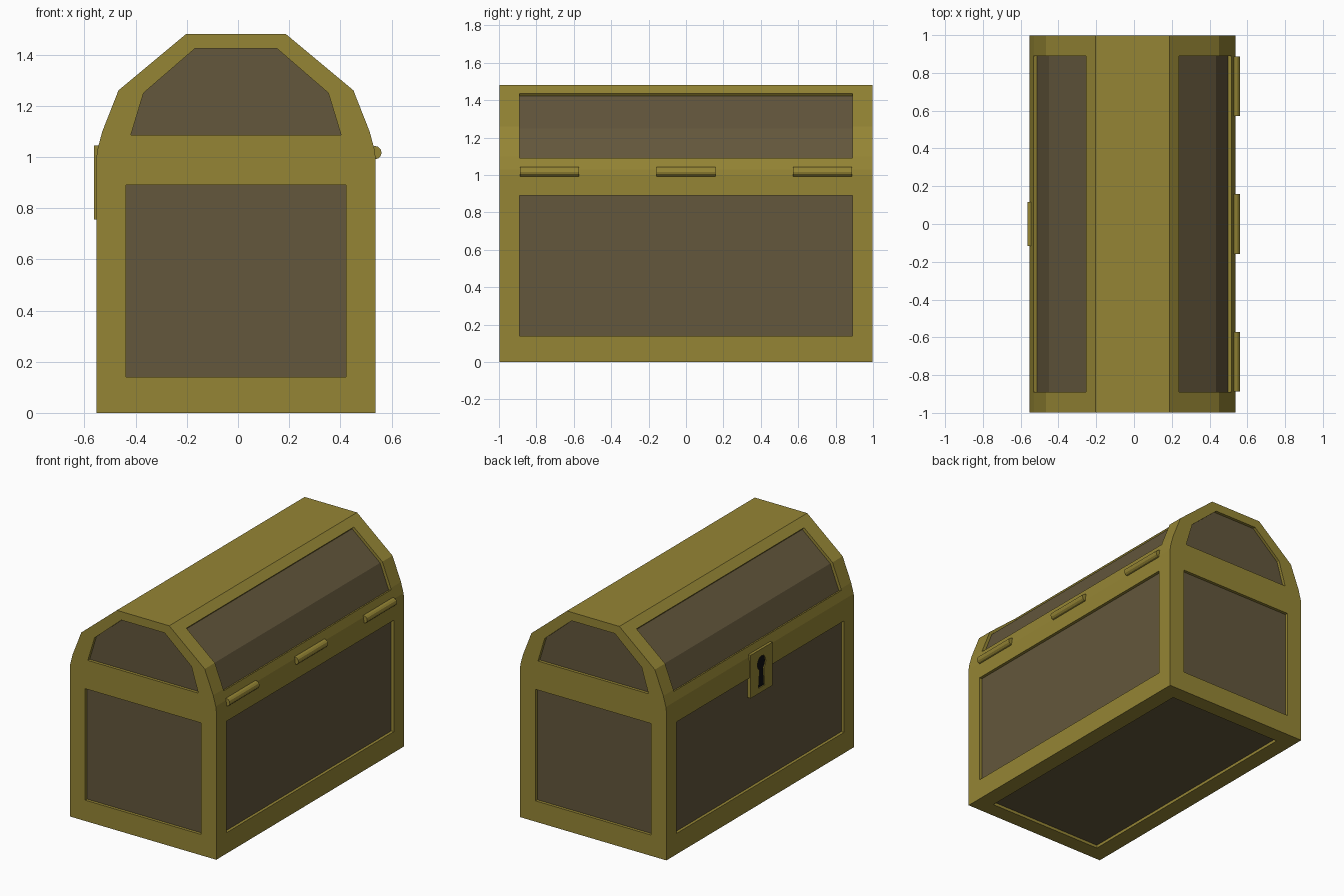
import bpy, bmesh
from math import cos, sin, pi
from mathutils import Vector

if "Cube" in bpy.data.objects:
    bpy.data.objects.remove(bpy.data.objects["Cube"])

XC = -0.008          # middle of the chest body in x
W, L = 0.545, 0.998  # half width and half length of the body
CUT, DEEP = 0.03, 0.02  # cut depth, visible recess depth


def material(name, rgb):
    m = bpy.data.materials.new(name)
    m.diffuse_color = (*rgb, 1)
    m.use_nodes = True
    m.node_tree.nodes["Principled BSDF"].inputs["Base Color"].default_value = m.diffuse_color
    return m


BRASS = material("brass", (0.30, 0.235, 0.035))
WOOD = material("wood", (0.125, 0.095, 0.045))
BLACK = material("black", (0.005, 0.005, 0.006))


def prism(name, pts, a, b, mat, axis="y"):
    """Extrude a closed 2D profile (u, z) from a to b along the axis."""
    bm = bmesh.new()
    place = (lambda u, z, t: (u, t, z)) if axis == "y" else (lambda u, z, t: (t, u, z))
    rings = [[bm.verts.new(place(u, z, t)) for u, z in pts] for t in (a, b)]
    n = len(pts)
    bm.faces.new(rings[0])
    bm.faces.new(rings[1])
    for i in range(n):
        j = (i + 1) % n
        bm.faces.new((rings[0][i], rings[0][j], rings[1][j], rings[1][i]))
    bmesh.ops.recalc_face_normals(bm, faces=bm.faces)
    me = bpy.data.meshes.new(name)
    bm.to_mesh(me)
    bm.free()
    me.materials.append(mat)
    ob = bpy.data.objects.new(name, me)
    bpy.context.collection.objects.link(ob)
    return ob


def rect(x0, x1, z0, z1):
    return [(x0, z0), (x1, z0), (x1, z1), (x0, z1)]


def cut(target, cutter):
    mod = target.modifiers.new("recess", "BOOLEAN")
    mod.operation, mod.solver, mod.object = "DIFFERENCE", "EXACT", cutter
    bpy.context.view_layer.objects.active = target
    bpy.ops.object.modifier_apply(modifier=mod.name)
    bpy.data.objects.remove(cutter)


def shift(pts, s=1):
    return [(XC + s * x, z) for x, z in pts]


def offset(path, d):
    """Move an open path sideways by d with mitred corners."""
    p = [Vector(q) for q in path]
    nor = [Vector(((b - a).y, -(b - a).x)).normalized() for a, b in zip(p, p[1:])]
    nor = [nor[0]] + nor + [nor[-1]]
    return [tuple(q + (m + n) * d / (1 + m.dot(n))) for q, m, n in zip(p, nor, nor[1:])]


def strip(path, d0, d1):
    return offset(path, d0) + offset(path, d1)[::-1]


# Body frame and lid frame
base = prism("base_frame", shift(rect(-W, W, 0, 1.0)), -L, L, BRASS)
half = [(W, 1.0), (0.541, 1.03), (0.522, 1.10), (0.459, 1.26), (0.195, 1.48)]
lid = prism("lid_frame", shift(half + [(-x, z) for x, z in half[::-1]]), -L, L, BRASS)

# Sunken end panels on base and lid
base_end = shift(rect(-0.43, 0.43, 0.14, 0.89))
half_end = [(0.411, 1.085), (0.361, 1.25), (0.161, 1.423)]
lid_end = shift(half_end + [(-x, z) for x, z in half_end[::-1]])
for s, side in ((-1, "front"), (1, "rear")):
    for frame, pts, part in ((base, base_end, "base"), (lid, lid_end, "lid")):
        cut(frame, prism("cutter", pts, s * (L - CUT), s * (L + 0.1), BRASS))
        prism(f"{part}_{side}_panel", pts, s * (L - CUT), s * (L - DEEP), WOOD)

# Sunken long panels: flat on the base, bent on the lid
base_side = [(W, 0.14), (W, 0.89)]
lid_side = [(0.525, 1.09), (0.459, 1.26), (0.247, 1.437)]
for s, side in ((-1, "left"), (1, "right")):
    for frame, path, part in ((base, base_side, "base"), (lid, lid_side, "lid")):
        cut(frame, prism("cutter", shift(strip(path, -CUT, 0.03), s), -0.89, 0.89, BRASS))
        prism(f"{part}_{side}_panel", shift(strip(path, -CUT, -DEEP), s), -0.89, 0.89, WOOD)

# Sunken bottom panel
cut(base, prism("cutter", shift(rect(-0.43, 0.43, -0.1, CUT)), -0.89, 0.89, BRASS))
prism("bottom_panel", shift(rect(-0.43, 0.43, DEEP, CUT)), -0.89, 0.89, WOOD)

# Three hinge barrels
barrel = [(0.535 + 0.026 * cos(i * pi / 6), 1.017 + 0.026 * sin(i * pi / 6)) for i in range(12)]
for i, y in enumerate((-0.73, 0, 0.73)):
    prism(f"hinge_{i + 1}", barrel, y - 0.158, y + 0.158, BRASS)

# Lock plate with keyhole
plate = prism("lock_plate", rect(-0.116, 0.116, 0.755, 1.045), -0.563, -0.54, BRASS, "x")
arc = [(0.045 * cos(t), 0.95 + 0.05 * sin(t)) for t in (-pi / 3 + i * pi / 6 for i in range(11))]
keyhole = arc + [(-0.033, 0.79), (0.033, 0.79)]
cut(plate, prism("cutter", keyhole, -0.6, -0.5, BRASS, "x"))
prism("keyhole", keyhole, -0.556, -0.545, BLACK, "x")
